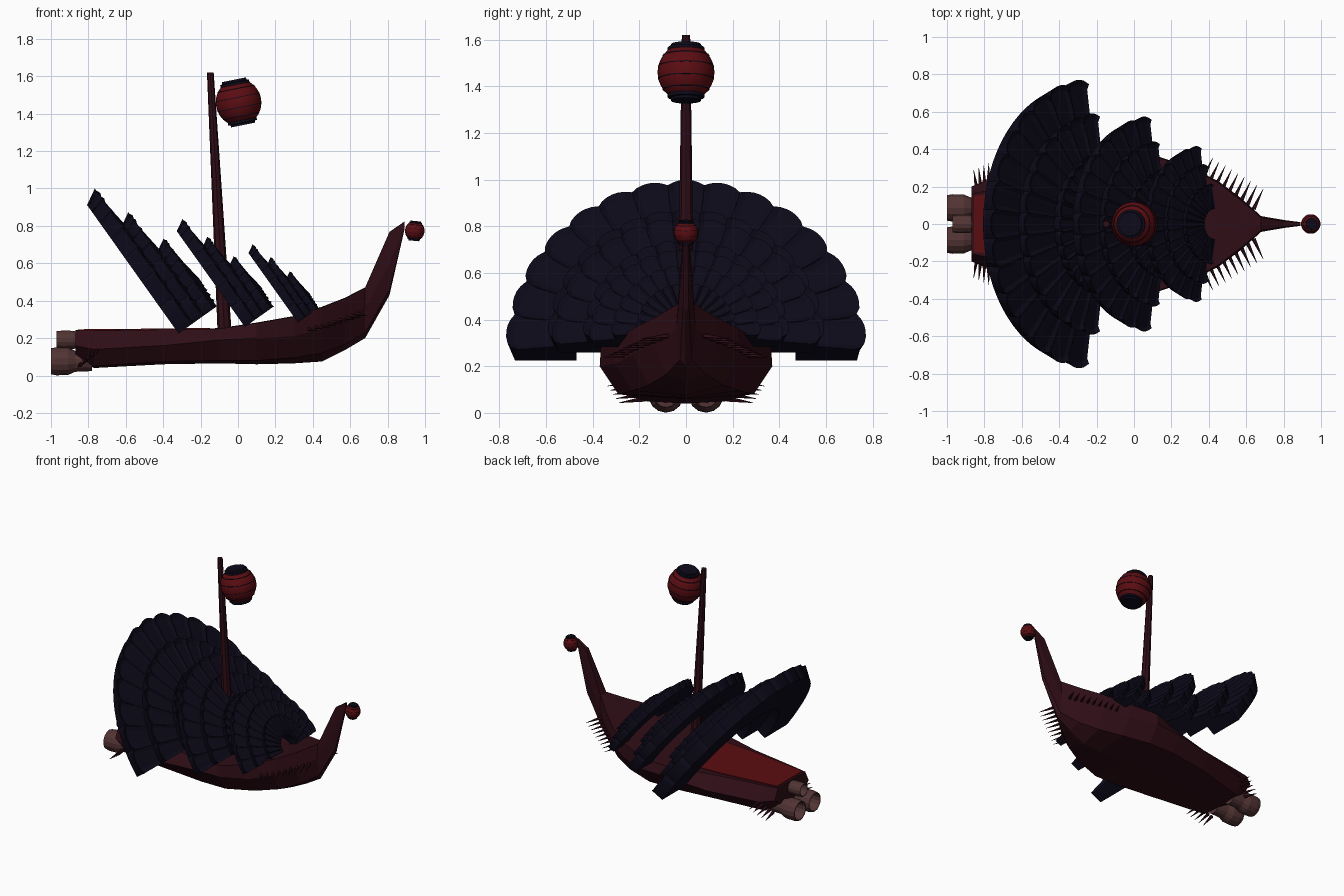
import bpy, bmesh, math
from mathutils import Vector

if "Cube" in bpy.data.objects:
    bpy.data.objects.remove(bpy.data.objects["Cube"])


def material(name, rgb):
    m = bpy.data.materials.new(name)
    m.diffuse_color = (*rgb, 1)
    m.use_nodes = True
    m.node_tree.nodes["Principled BSDF"].inputs["Base Color"].default_value = m.diffuse_color
    return m


WOOD = material("dark_maroon", (0.028, 0.004, 0.008))
RED = material("red", (0.105, 0.004, 0.006))
NAVY = material("navy", (0.004, 0.003, 0.010))
COPPER = material("copper", (0.085, 0.034, 0.034))


def make(name, verts, faces, mat):
    me = bpy.data.meshes.new(name)
    me.from_pydata([tuple(v) for v in verts], [], faces)
    bm = bmesh.new()
    bm.from_mesh(me)
    bmesh.ops.recalc_face_normals(bm, faces=bm.faces)
    bm.to_mesh(me)
    bm.free()
    ob = bpy.data.objects.new(name, me)
    bpy.context.collection.objects.link(ob)
    me.materials.append(mat)
    return ob


def loft(name, rings, mat, caps=True):
    """Skin equal-sized closed rings of points."""
    n, k = len(rings[0]), len(rings)
    verts = [v for r in rings for v in r]
    faces = []
    for i in range(k - 1):
        a, b = i * n, (i + 1) * n
        faces += [(a + j, a + (j + 1) % n, b + (j + 1) % n, b + j) for j in range(n)]
    if caps:
        faces += [tuple(range(n)), tuple(range((k - 1) * n, k * n))]
    return make(name, verts, faces, mat)


def lathe(name, profile, origin, axis, sides, mat):
    """Revolve (radius, height) pairs about an axis."""
    q = Vector((0, 0, 1)).rotation_difference(Vector(axis))
    rings = [[Vector(origin) + q @ Vector((r * math.cos(t), r * math.sin(t), h))
              for t in (2 * math.pi * i / sides for i in range(sides))]
             for r, h in profile]
    return loft(name, rings, mat)


# Hull: x, keel z, bottom half width, bottom z, side hw, side z, gunwale hw, gunwale z
SECTIONS = [
    (-0.87, .10, .12, .11, .20, .16, .16, .24),
    (-0.77, .04, .17, .05, .24, .14, .18, .24),
    (-0.40, .06, .25, .075, .33, .16, .24, .245),
    (-0.10, .065, .29, .08, .36, .19, .32, .25),
    (0.10, .06, .29, .08, .37, .20, .365, .28),
    (0.30, .065, .23, .095, .305, .21, .30, .315),
    (0.45, .075, .16, .12, .23, .25, .22, .365),
    (0.57, .135, .085, .165, .14, .30, .128, .412),
    (0.68, .20, .025, .23, .042, .36, .034, .468),
    (0.81, .43, .012, .46, .02, .60, .014, .765),
    (0.89, .78, .007, .785, .01, .80, .007, .82)]
rings = []
for x, kz, bw, bz, sw, sz, gw, gz in SECTIONS:
    half = [(bw, bz), (sw, sz), (gw, gz)]
    rings.append([(x, 0, kz)] + [(x, y, z) for y, z in half] + [(x, 0, gz + .003)]
                 + [(x, -y, z) for y, z in reversed(half)])
loft("hull", rings, WOOD)

# Red rear deck
deck = [[(x, -w, z), (x, w, z), (x, w, z - .03), (x, -w, z - .03)]
        for x, w, z in ((-.855, .15, .247), (-.4, .205, .251), (-.15, .22, .255))]
loft("rear_deck", deck, RED)

# Spikes along the bow and at the stern
for s, side in ((1, "left"), (-1, "right")):
    for i in range(9):
        f = i / 8
        lathe(f"bow_spike_{side}_{i}", [(.012, 0), (.001, .12)],
              (.37 + .27 * f, s * (.245 - .165 * f), .25 + .08 * f),
              (.45, s * .95, -.1), 5, WOOD)
    for i in range(5):
        lathe(f"stern_spike_{side}_{i}", [(.013, 0), (.001, .115)],
              (-.84 + .02 * i, s * (.175 + .012 * i), .06 + .018 * i),
              (-.15 + .06 * i, s, -.15), 5, WOOD)

# Sails: tilted half-ellipse fans, each made of three stepped scalloped bands
N, U, Y = Vector((.815, 0, .58)), Vector((-.58, 0, .815)), Vector((0, 1, 0))
LOBES, STEPS, STRETCH = 15, 6, 1.15


def fan(name, n, u, s):
    def radial(a):
        return U * (STRETCH * math.sin(a)) + Y * math.cos(a)

    for b, (R, r) in enumerate(((.775, .47), (.595, .29), (.40, .15))):
        front = n + .072 * s * b
        back = front - .085 * s
        rings = []
        for i in range(LOBES * STEPS + 1):
            a = math.pi * i / (LOBES * STEPS)
            t = i % STEPS / STEPS
            outer = R * s * (.965 + (.035 * math.sin(math.pi * t) ** .6 if t else 0))
            ridge = .01 * s if t == 0 else 0
            rings.append([N * w + U * u + radial(a) * rad for rad, w in (
                (r * s, back), (r * s, front + .022 * s + ridge),
                (outer - .03 * s, front - .012 * s + ridge),
                (outer, front + ridge), ((R - .042) * s, back))])
        loft(f"{name}_band_{b + 1}", rings, NAVY)
        # Thin raised ribs on the lobe joints
        for i in range(1, LOBES):
            d = radial(math.pi * i / LOBES)
            length = (R * .94 - r) * s * d.length
            lathe(f"{name}_rib_{b + 1}_{i}",
                  [(.009 * s, 0), (.009 * s, length * .9), (.002, length)],
                  N * (front + .015 * s) + U * u + d * r * s,
                  d.normalized() - N * .08, 4, NAVY)


fan("rear_sail", -.044, .367, 1.0)
fan("middle_sail", .244, .19, .745)
fan("front_sail", .471, .045, .54)

# Mast
top, foot = Vector((-.148, 0, 1.62)), Vector((-.070, 0, .2))
lathe("mast", [(.038, 0), (.018, (top - foot).length)], foot, top - foot, 8, WOOD)


# Paper lanterns: ribbed ball, dark hoops, end caps
def lantern(name, c, k, axis):
    def radius(h):
        return .124 * math.sqrt(1 - (h / .128) ** 2)

    heights = [-.105 + .21 * i / 24 for i in range(25)]
    ball = lathe(name + "_ball", [(k * radius(h), k * h) for h in heights], c, axis, 20, RED)
    for p in ball.data.polygons:
        p.use_smooth = len(p.vertices) == 4
    for i, h in enumerate((-.075, -.028, .028, .075)):
        r = radius(h)
        lathe(f"{name}_hoop_{i}", [(k * (r + e), k * (h + g)) for e, g in
              ((-.01, -.002), (.002, -.002), (.002, .002), (-.01, .002))], c, axis, 20, NAVY)
    for sgn, part in ((1, "top"), (-1, "bottom")):
        lathe(f"{name}_{part}_cap", [(k * .08, k * sgn * .095), (k * .08, k * sgn * .112),
              (k * .068, k * sgn * .114), (k * .066, k * sgn * .126)], c, axis, 16, NAVY)


lantern("mast_lantern", (.003, 0, 1.46), .98, (-.2, 0, 1))
lantern("prow_lantern", (.945, 0, .773), .42, (.1, 0, 1))

# Thrusters: hollow nozzles
for name, y, z, r, back in (("left_thruster", .086, .076, .075, -1.0),
                            ("right_thruster", -.086, .076, .075, -1.0),
                            ("upper_thruster", 0, .19, .05, -.97)):
    length = -.78 - back
    lathe(name, [(r * .72, .09), (r * .85, 0), (r * .93, 0), (r, .03), (r * .98, .09),
                 (r * .75, .13), (r * .7, length)], (back, y, z), (1, 0, 0), 14, COPPER)
